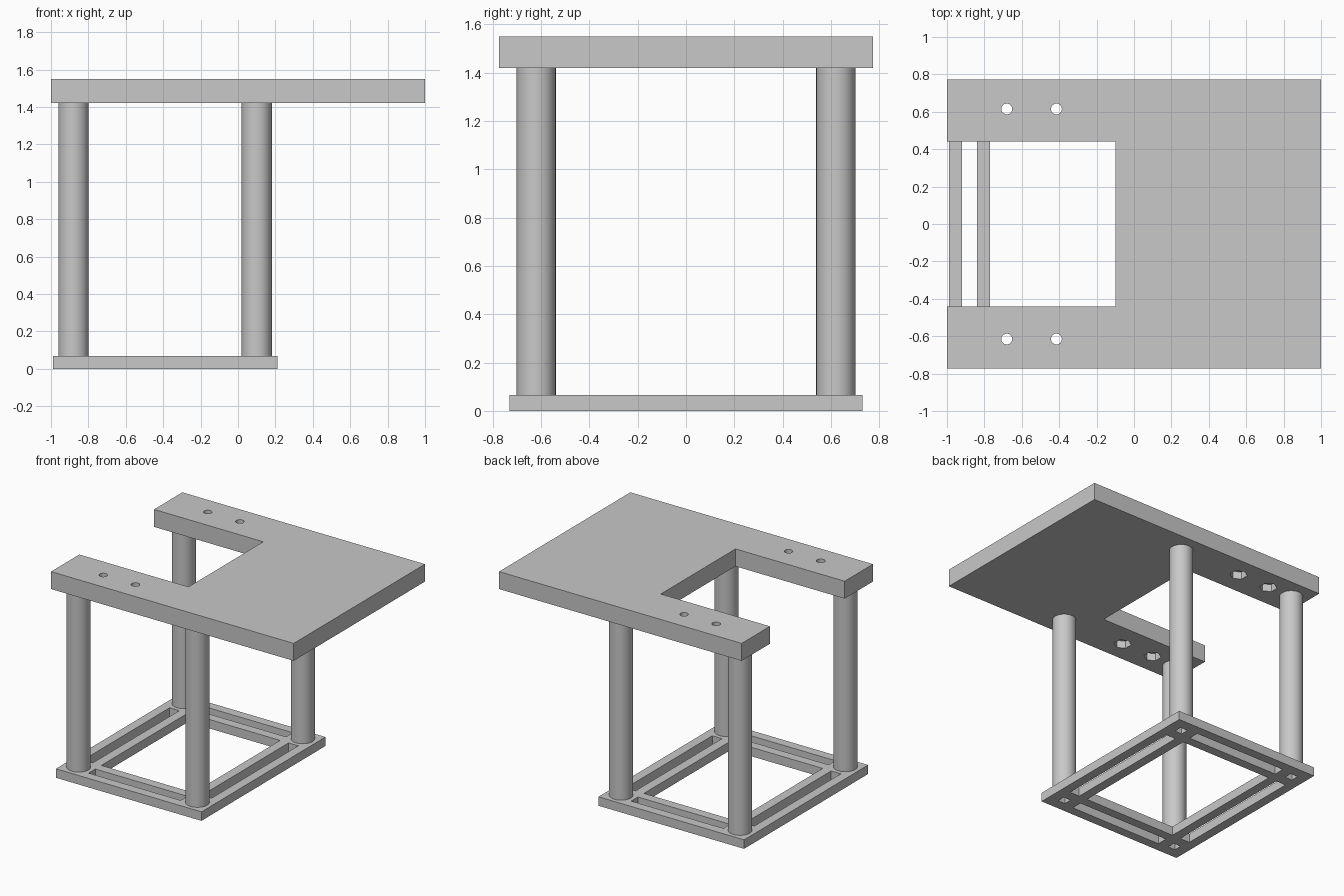
import bpy, bmesh, math
from mathutils import Matrix

cube = bpy.data.objects.get("Cube")
if cube:
    bpy.data.objects.remove(cube, do_unlink=True)

grey = bpy.data.materials.new("plain_grey")
grey.use_nodes = True
grey.diffuse_color = (0.58, 0.58, 0.58, 1)
grey.node_tree.nodes["Principled BSDF"].inputs["Base Color"].default_value = grey.diffuse_color


def add_box(bm, x0, x1, y0, y1, z0, z1):
    m = Matrix.Translation(((x0 + x1) / 2, (y0 + y1) / 2, (z0 + z1) / 2))
    m = m @ Matrix.Diagonal((x1 - x0, y1 - y0, z1 - z0, 1))
    bmesh.ops.create_cube(bm, size=1, matrix=m)


def add_prism(bm, x, y, z0, z1, radius, sides):
    bmesh.ops.create_cone(bm, cap_ends=True, segments=sides, radius1=radius, radius2=radius,
                          depth=z1 - z0, matrix=Matrix.Translation((x, y, (z0 + z1) / 2)))


def make(name, bm):
    mesh = bpy.data.meshes.new(name)
    bm.to_mesh(mesh)
    bm.free()
    mesh.materials.append(grey)
    obj = bpy.data.objects.new(name, mesh)
    bpy.context.collection.objects.link(obj)
    return obj


def select(obj):
    bpy.ops.object.select_all(action='DESELECT')
    obj.select_set(True)
    bpy.context.view_layer.objects.active = obj


def cut(target, bm):
    cutter = make("cutter", bm)
    cutter.hide_render = True
    mod = target.modifiers.new("cut", 'BOOLEAN')
    mod.operation = 'DIFFERENCE'
    mod.solver = 'EXACT'
    mod.object = cutter
    select(target)
    bpy.ops.object.modifier_apply(modifier=mod.name)
    bpy.data.objects.remove(cutter, do_unlink=True)


BASE_TOP, PLATE_LOW, PLATE_TOP = 0.067, 1.42, 1.55
POST_X, POST_Y = (-0.88, 0.10), (-0.62, 0.62)
IN_X, IN_Y = (-0.77, -0.01), (-0.51, 0.51)
SLOT = 0.04

# Base frame: open middle, one slot per rail, a square socket under each post
bm = bmesh.new()
add_box(bm, -0.99, 0.21, -0.73, 0.73, 0, BASE_TOP)
base = make("base_frame", bm)
bm = bmesh.new()
add_box(bm, *IN_X, *IN_Y, -0.1, 0.2)
for x in POST_X:
    add_box(bm, x - SLOT, x + SLOT, *IN_Y, -0.1, 0.2)
    for y in POST_Y:
        add_box(bm, x - 0.03, x + 0.03, y - 0.03, y + 0.03, -0.1, 0.2)
for y in POST_Y:
    add_box(bm, *IN_X, y - SLOT, y + SLOT, -0.1, 0.2)
cut(base, bm)

# Four round posts
for x, depth in zip(POST_X, ("left", "right")):
    for y, side in zip(POST_Y, ("front", "back")):
        bm = bmesh.new()
        add_prism(bm, x, y, BASE_TOP, PLATE_LOW, 0.081, 64)
        post = make(f"{side}_{depth}_post", bm)
        select(post)
        bpy.ops.object.shade_smooth_by_angle(angle=math.radians(30))

# Top plate with a notch, bolt holes and hexagonal nut pockets underneath
bm = bmesh.new()
add_box(bm, -1, 1, -0.773, 0.773, PLATE_LOW, PLATE_TOP)
plate = make("top_plate", bm)
notch, holes, pockets = bmesh.new(), bmesh.new(), bmesh.new()
add_box(notch, -1.2, -0.10, -0.44, 0.44, 1.3, 1.7)
for x in (-0.68, -0.415):
    for y in (-0.615, 0.615):
        add_prism(holes, x, y, 1.3, 1.7, 0.029, 32)
        add_prism(pockets, x, y, 1.3, PLATE_LOW + 0.055, 0.06, 6)
for shape in (notch, holes, pockets):
    cut(plate, shape)
select(plate)
bpy.ops.object.shade_smooth_by_angle(angle=math.radians(30))
